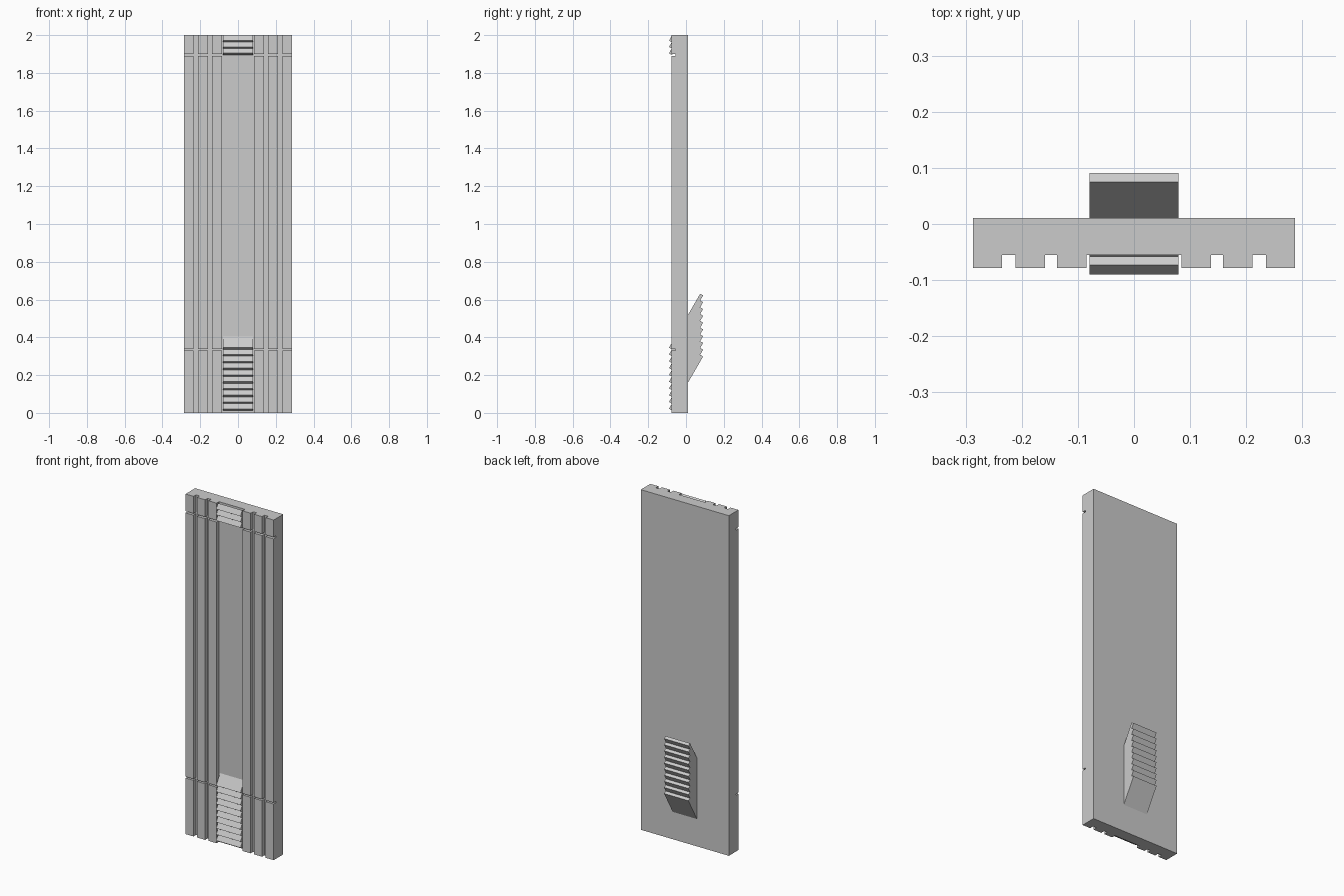
import bpy, bmesh, math
from mathutils import Matrix, Vector

cube = bpy.data.objects.get("Cube")
if cube:
    bpy.data.objects.remove(cube, do_unlink=True)

# One plain grey for everything
grey = bpy.data.materials.new("light_grey")
grey.use_nodes = True
COLOUR = (0.6, 0.6, 0.6, 1)
grey.diffuse_color = COLOUR
grey.node_tree.nodes["Principled BSDF"].inputs["Base Color"].default_value = COLOUR

HALF_WIDTH, HEIGHT = 0.2865, 2.0
FRONT, FLOOR, BACK = -0.078, -0.055, 0.011
TILT = math.radians(60)
THICK = 0.018


def add_object(name, bm):
    bmesh.ops.recalc_face_normals(bm, faces=bm.faces)
    mesh = bpy.data.meshes.new(name)
    bm.to_mesh(mesh)
    bm.free()
    mesh.materials.append(grey)
    obj = bpy.data.objects.new(name, mesh)
    bpy.context.collection.objects.link(obj)
    return obj


def add_prism(name, points, direction):
    """Extrude a closed outline along a direction."""
    bm = bmesh.new()
    face = bm.faces.new([bm.verts.new(p) for p in points])
    new = bmesh.ops.extrude_face_region(bm, geom=[face])["geom"]
    verts = [g for g in new if isinstance(g, bmesh.types.BMVert)]
    bmesh.ops.translate(bm, vec=Vector(direction), verts=verts)
    return add_object(name, bm)


# Panel outline: upright grooves and a wide middle recess, mirrored in x
half = [(0.085, FLOOR), (0.085, FRONT)]
for left, right in ((0.137, 0.159), (0.211, 0.235)):
    half += [(left, FRONT), (left, FLOOR), (right, FLOOR), (right, FRONT)]
half += [(HALF_WIDTH, FRONT), (HALF_WIDTH, BACK)]
outline = half + [(-x, y) for x, y in reversed(half)]
panel = add_prism("panel", [(x, y, 0) for x, y in outline], (0, 0, HEIGHT))

# Thin level grooves across the raised strips
for low, high in ((0.330, 0.338), (1.889, 1.899)):
    cutter = add_prism("groove_cutter",
                       [(-1, -1, low), (1, -1, low), (1, FLOOR, low), (-1, FLOOR, low)],
                       (0, 0, high - low))
    cutter.hide_render = True
    mod = panel.modifiers.new("groove", "BOOLEAN")
    mod.operation, mod.solver, mod.object = "DIFFERENCE", "EXACT", cutter
    bpy.context.view_layer.objects.active = panel
    bpy.ops.object.modifier_apply(modifier=mod.name)
    bpy.data.objects.remove(cutter, do_unlink=True)


# Tilted louvre slats: the tip is the front upper edge
def add_slats(name, count, top_tip, pitch, length):
    along = Vector((0, math.cos(TILT), math.sin(TILT))) * length
    down = Vector((0, math.sin(TILT), -math.cos(TILT))) * THICK
    for i in range(count):
        tip = Vector((-0.079, -0.09, top_tip - i * pitch))
        add_prism(f"{name}_{i + 1}", [tip, tip + along, tip + along + down, tip + down],
                  (0.158, 0, 0))


add_slats("lower_slat", 10, 0.345, 0.0359, 0.33)
add_slats("upper_slat", 3, 1.971, 0.0335, 0.0335)
